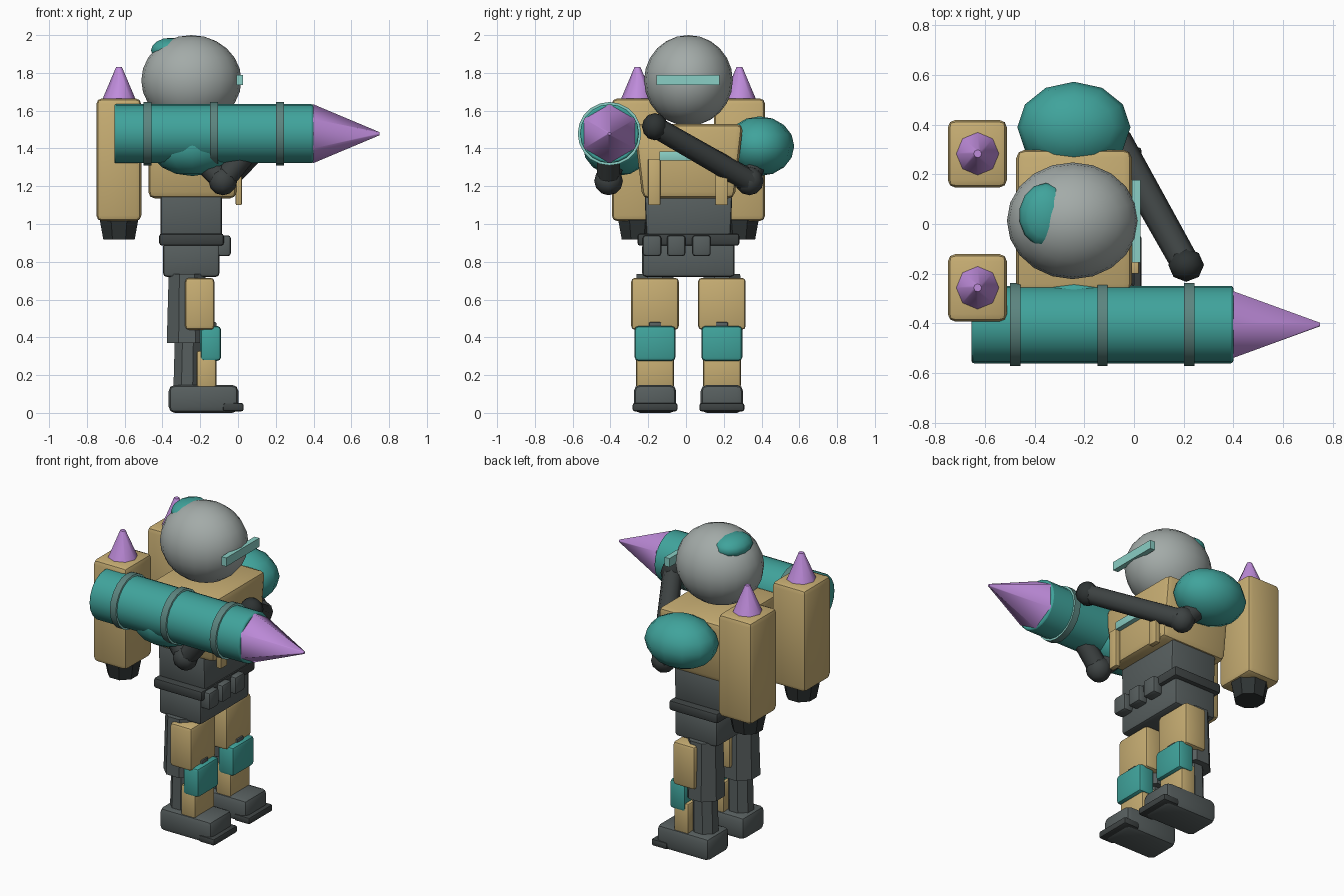
import bpy, bmesh, math
from mathutils import Vector, Matrix

if "Cube" in bpy.data.objects:
    bpy.data.objects.remove(bpy.data.objects["Cube"])


def material(name, rgb):
    m = bpy.data.materials.new(name)
    m.diffuse_color = [((c + 0.055) / 1.055) ** 2.4 for c in rgb] + [1]
    m.use_nodes = True
    m.node_tree.nodes["Principled BSDF"].inputs["Base Color"].default_value = m.diffuse_color
    return m


TAN = material("tan", (0.78, 0.68, 0.45))
TEAL = material("teal", (0.25, 0.64, 0.61))
GREY = material("dark grey", (0.34, 0.37, 0.37))
CHAR = material("charcoal", (0.24, 0.26, 0.26))
BLACK = material("nozzle black", (0.18, 0.20, 0.20))
SHELL = material("helmet grey", (0.64, 0.67, 0.66))
PURPLE = material("purple", (0.75, 0.55, 0.86))
PALE = material("pale teal", (0.54, 0.81, 0.77))
MUTED = material("muted teal", (0.36, 0.52, 0.50))
MID = 0.013  # y of the body's symmetry plane


def finish(name, bm, mats, smooth=40):
    bmesh.ops.recalc_face_normals(bm, faces=bm.faces)
    me = bpy.data.meshes.new(name)
    bm.to_mesh(me)
    bm.free()
    ob = bpy.data.objects.new(name, me)
    bpy.context.collection.objects.link(ob)
    for m in mats:
        me.materials.append(m)
    bpy.ops.object.select_all(action='DESELECT')
    ob.select_set(True)
    bpy.context.view_layer.objects.active = ob
    if smooth:
        bpy.ops.object.shade_smooth_by_angle(angle=math.radians(smooth))
    return ob


def box(name, x, y, z, mat, bevel=0.015, taper=(1, 1)):
    """Bevelled box from (min, max) spans; taper scales the bottom in x and y."""
    bm = bmesh.new()
    bmesh.ops.create_cube(bm, size=1)
    for v in bm.verts:
        if v.co.z < 0:
            v.co.x *= taper[0]
            v.co.y *= taper[1]
        v.co = Vector([(s[0] + s[1]) / 2 + c * (s[1] - s[0])
                       for s, c in zip((x, y, z), v.co)])
    if bevel:
        bmesh.ops.bevel(bm, geom=bm.edges[:], offset=bevel, segments=2,
                        profile=0.5, affect='EDGES')
    return finish(name, bm, [mat])


def ball(name, centre, radii, mat, u=16, v=10):
    bm = bmesh.new()
    bmesh.ops.create_uvsphere(bm, u_segments=u, v_segments=v, radius=1)
    bmesh.ops.transform(bm, matrix=Matrix.Translation(centre) @ Matrix.Diagonal((*radii, 1)),
                        verts=bm.verts)
    return finish(name, bm, [mat], 60)


def rod(name, a, b, r1, r2, mat, sides=8, smooth=50, spin=0.0, squash=1.0):
    """Cylinder or cone from point a to point b."""
    a, b = Vector(a), Vector(b)
    bm = bmesh.new()
    bmesh.ops.create_cone(bm, cap_ends=True, segments=sides, radius1=r1, radius2=r2,
                          depth=(b - a).length)
    turn = (b - a).to_track_quat('Z', 'Y').to_matrix().to_4x4()
    m = (Matrix.Translation((a + b) / 2) @ turn @ Matrix.Diagonal((squash, 1, 1, 1))
         @ Matrix.Rotation(spin, 4, 'Z'))
    bmesh.ops.transform(bm, matrix=m, verts=bm.verts)
    return finish(name, bm, [mat], smooth)


def around(y, half):
    return (y - half, y + half)


# Helmet with rear patch and visor bar
ball("helmet", (-0.247, 0.013, 1.76), (0.265, 0.235, 0.24), SHELL, 20, 12)
ball("helmet_patch", (-0.355, 0.035, 1.92), (0.108, 0.13, 0.066), TEAL, 14, 8)
box("visor", (-0.008, 0.026), (-0.155, 0.177), (1.735, 1.79), PALE, 0)

# Torso, waist, belt and hips
box("torso", (-0.475, -0.008), around(MID, 0.29), (1.135, 1.53), TAN, 0.035, (1, 0.84))
box("abdomen", (-0.41, -0.085), around(MID, 0.232), (0.93, 1.15), GREY, 0.015, (1, 0.96))
box("belt", (-0.417, -0.075), around(MID, 0.27), (0.885, 0.95), CHAR, 0.015)
box("hips", (-0.397, -0.098), around(MID, 0.245), (0.72, 0.90), GREY, 0.02)
for y in (-0.18, -0.052, 0.082):
    box("belt_pouch", (-0.11, -0.038), around(y, 0.049), (0.83, 0.94), GREY, 0.015)

# Chest straps and chest bar
for y in (-0.168, 0.188):
    box("chest_strap", (-0.012, 0.02), around(y, 0.032), (1.10, 1.345), TAN, 0.005)
box("chest_bar", (-0.012, 0.022), (-0.14, 0.10), (1.335, 1.385), PALE, 0.003)

for side in (-1, 1):
    # Legs
    y = MID + side * 0.177
    rod("thigh", (-0.27, y, 0.735), (-0.27, y, 0.37), 0.105, 0.116, GREY, 8, 30,
        math.pi / 8)
    rod("calf", (-0.265, y, 0.40), (-0.27, y, 0.12), 0.075, 0.078, GREY, 8, 30, math.pi / 8)
    box("thigh_plate", (-0.28, -0.125), around(y, 0.126), (0.44, 0.715), TAN, 0.02)
    box("knee_hinge", (-0.2, -0.115), around(y, 0.032), (0.40, 0.48), GREY, 0.005)
    box("knee_pad", (-0.20, -0.09), around(y, 0.108), (0.275, 0.46), TEAL, 0.02)
    box("shin_plate", (-0.22, -0.115), around(y, 0.1), (0.13, 0.33), TAN, 0.015)
    box("boot", (-0.367, 0.002), around(y, 0.112), (0.0, 0.148), GREY, 0.032)
    box("boot_toe", (-0.08, 0.03), around(y, 0.119), (0.008, 0.052), CHAR, 0.012)

    # Rocket pack
    y = MID + side * 0.27
    box("pack_tank", (-0.75, -0.512), around(y, 0.136), (1.015, 1.665), TAN, 0.03)
    rod("pack_nozzle", (-0.63, y, 1.03), (-0.63, y, 0.918), 0.112, 0.09, BLACK, 8, 30,
        math.pi / 8)
    rod("pack_cone", (-0.63, y, 1.66), (-0.63, y, 1.83), 0.088, 0.016, PURPLE, 8)

    # Shoulders and upper arms
    y = MID + side * 0.377
    ball("shoulder", (-0.242, y, 1.412), (0.228, 0.183, 0.158), TEAL, 12, 8)
    elbow = (-0.08, 0.335 if side > 0 else -0.41, 1.228)
    rod("upper_arm", (-0.24, y, 1.39), elbow, 0.06, 0.06, CHAR)
    ball("elbow", elbow, (0.076, 0.076, 0.076), CHAR, 8, 6)

# Forearms: one crosses the chest, the other rises to hold the launcher
rod("right_forearm", (-0.07, 0.335, 1.228), (0.21, -0.165, 1.515), 0.063, 0.058, CHAR)
ball("right_hand", (0.21, -0.165, 1.515), (0.072, 0.068, 0.072), BLACK, 8, 6)
rod("left_forearm", (-0.08, -0.41, 1.228), (0.06, -0.41, 1.40), 0.06, 0.06, CHAR)

# Launcher tube with bands and warhead
TY, TZ = -0.405, 1.478
tube = rod("launcher_tube", (-0.655, TY, TZ), (0.4, TY, TZ), 0.156, 0.156, TEAL, 20)
bevel = tube.modifiers.new("rim", 'BEVEL')
bevel.width, bevel.segments, bevel.limit_method = 0.01, 2, 'ANGLE'
for x in (-0.478, -0.127, 0.223):
    band = rod("launcher_band", (x - 0.021, TY, TZ), (x + 0.021, TY, TZ),
               0.168, 0.168, MUTED, 20)
    band.data.materials.append(PALE)
    for p in band.data.polygons:
        if abs(p.normal.x) > 0.9:
            p.material_index = 1
rod("warhead", (0.398, TY, TZ), (0.75, TY, TZ), 0.156, 0.008, PURPLE, 6, 65,
    0 if abs(Vector((1, 0, 0)).to_track_quat('Z', 'Y').to_matrix().col[0].y) > 0.5
    else math.pi / 6)
